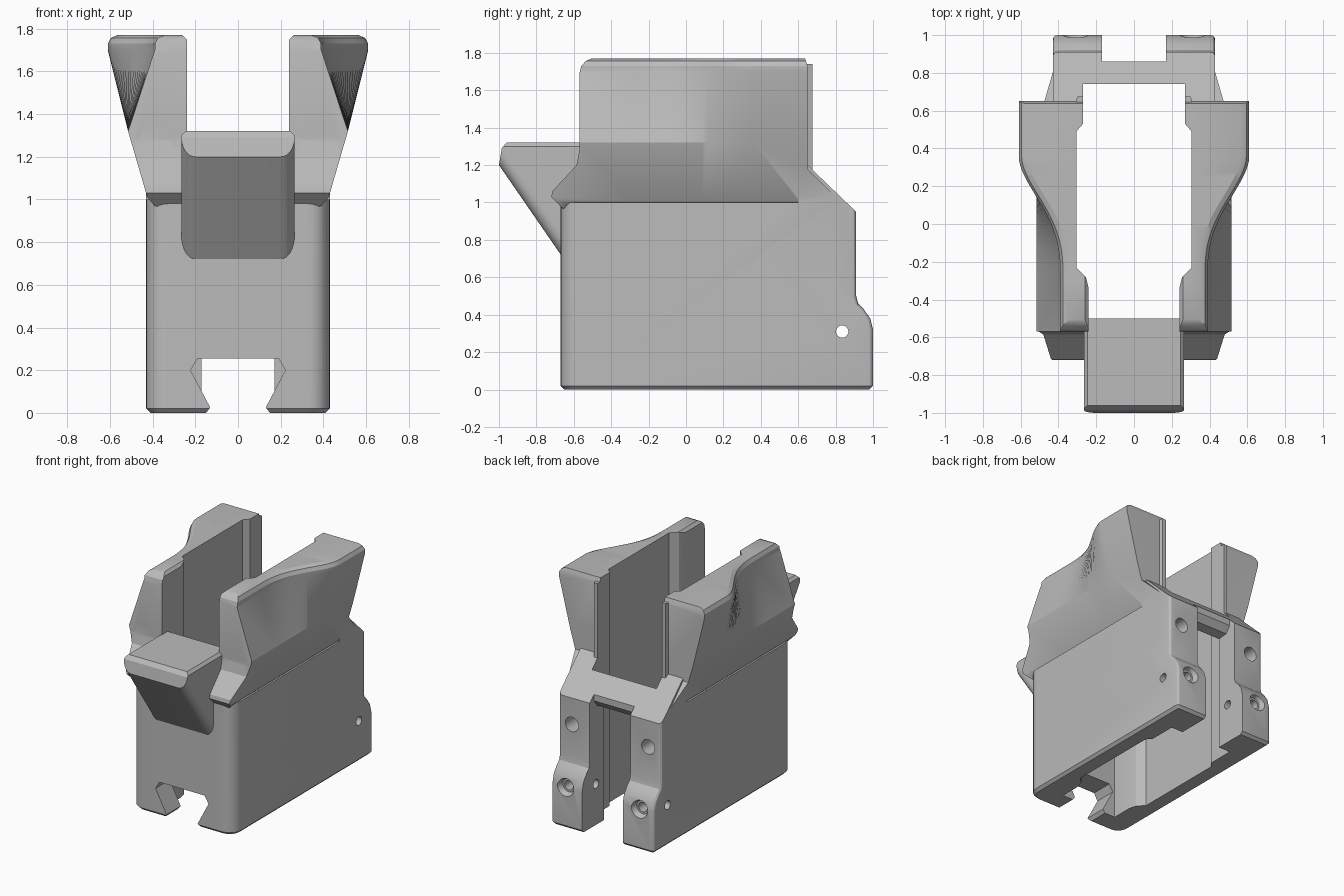
import bpy, bmesh, math
from mathutils import Vector

if "Cube" in bpy.data.objects:
    bpy.data.objects.remove(bpy.data.objects["Cube"])

grey = bpy.data.materials.new("plain_grey")
grey.use_nodes = True
grey.diffuse_color = (0.5, 0.5, 0.5, 1)
grey.node_tree.nodes["Principled BSDF"].inputs["Base Color"].default_value = (0.5, 0.5, 0.5, 1)


def finish(bm, name):
    bmesh.ops.recalc_face_normals(bm, faces=bm.faces)
    mesh = bpy.data.meshes.new(name)
    bm.to_mesh(mesh)
    bm.free()
    mesh.materials.append(grey)
    obj = bpy.data.objects.new(name, mesh)
    bpy.context.collection.objects.link(obj)
    return obj


def loft(name, rings):
    bm = bmesh.new()
    rows = [[bm.verts.new(p) for p in ring] for ring in rings]
    n = len(rows[0])
    for a, b in zip(rows, rows[1:]):
        for i in range(n):
            bm.faces.new((a[i], a[(i + 1) % n], b[(i + 1) % n], b[i]))
    bm.faces.new(rows[0])
    bm.faces.new(rows[-1])
    return finish(bm, name)


def prism(name, profile, axis, low, high):
    """Extrude a 2D outline along the given axis."""
    place = {"x": lambda p, t: (t, p[0], p[1]),
             "y": lambda p, t: (p[0], t, p[1]),
             "z": lambda p, t: (p[0], p[1], t)}[axis]
    return loft(name, [[place(p, t) for p in profile] for t in (low, high)])


def mirrored(half):
    return half + [(-x, v) for x, v in reversed(half)]


def rod(name, start, end, r1, r2=None):
    start, end = Vector(start), Vector(end)
    bm = bmesh.new()
    bmesh.ops.create_cone(bm, cap_ends=True, segments=32, radius1=r1,
                          radius2=r1 if r2 is None else r2, depth=(end - start).length)
    turn = (end - start).to_track_quat("Z", "Y").to_matrix()
    for v in bm.verts:
        v.co = turn @ v.co + (start + end) / 2
    return finish(bm, name)


def bevel(obj, rule, width, segments):
    bm = bmesh.new()
    bm.from_mesh(obj.data)
    edges = [e for e in bm.edges if rule(e.verts[0].co, e.verts[1].co)]
    bmesh.ops.bevel(bm, geom=edges, offset=width, segments=segments, profile=0.5,
                    affect="EDGES", clamp_overlap=True)
    bm.to_mesh(obj.data)
    bm.free()


def apply(obj, kind, **settings):
    mod = obj.modifiers.new(kind, kind)
    for key, value in settings.items():
        setattr(mod, key, value)
    bpy.context.view_layer.objects.active = obj
    bpy.ops.object.modifier_apply(modifier=mod.name)


def combine(obj, other, operation):
    other.hide_render = True
    apply(obj, "BOOLEAN", operation=operation, object=other, solver="EXACT")
    bpy.data.objects.remove(other)


# Main block with stepped rear and sloped top bridge
body = prism("receiver_body", [(-.67, 0), (1, 0), (1, .32), (.985, .38), (.95, .43), (.92, .46),
             (.91, .5), (.91, .95), (.65, 1.2), (.6, 1.2), (.6, 1), (-.67, 1)], "x", -.43, .43)
bevel(body, lambda a, b: a.y < -.66 and b.y < -.66 and abs(a.x - b.x) < .01, .1, 8)
bevel(body, lambda a, b: a.y > .9 and b.y > .9 and abs(a.x - b.x) < .01 and max(a.z, b.z) > .01, .025, 3)
bevel(body, lambda a, b: a.z < .001 and b.z < .001, .02, 1)

# Front lug with a rounded underside
lug = prism("front_lug", [(-.5, 1.32), (-.96, 1.32), (-.985, 1.29), (-1, 1.2), (-.6, .62), (-.5, .62)],
            "x", -.265, .265)
bevel(lug, lambda a, b: abs(a.x - b.x) < .01 and max(a.z, b.z) < 1.21 and min(a.y, b.y) < -.9, .13, 8)
bevel(lug, lambda a, b: abs(a.x - b.x) < .01 and a.z > 1.31 and b.z > 1.31, .02, 1)
combine(body, lug, "UNION")


# Flared side walls, trimmed to their side outline
def top_edge(y):
    t = min(max((y + .3) / .66, 0), 1) ** 1.5
    return .39 + .22 * t * t * (3 - 2 * t)


def section(y, side):
    t = top_edge(y)
    half = [(.24, .95), (.33, .95), (.39, .97), (.425, 1.01), (.515, 1.32), (t, 1.7), (t, 1.73),
            (t - .015, 1.757), (t - .045, 1.77), (.26, 1.77), (.24, 1.75)]
    return [(side * x, y, z) for x, z in half]


outline = [(-.5, 1.79), (-.505, 1.77), (-.535, 1.757), (-.56, 1.73), (-.57, 1.69), (-.57, 1.28),
           (-.585, 1.2), (-.715, 1.06), (-.72, 1.03), (-.655, .965), (-.56, 1), (.83, 1),
           (.65, 1.18), (.65, 1.73), (.63, 1.79)]
rows = [-.8, -.3] + [-.3 + .66 * i / 24 for i in range(1, 25)] + [.95]
for side, label in ((1, "left"), (-1, "right")):
    wall = loft(label + "_side_wall", [section(y, side) for y in rows])
    combine(wall, prism("wall_trim", outline, "x", -1, 1), "INTERSECT")
    combine(body, wall, "UNION")
    lip = prism("rear_lip", [(side * .265, .6), (side * .32, .6), (side * .3, .675), (side * .265, .675)],
                "z", 1.1, 1.74)
    combine(body, lip, "UNION")

# Through cavity with recessed middle
cavity = mirrored([(.24, -.5), (.24, -.34), (.255, -.28), (.305, -.23), (.305, .49), (.27, .53), (.27, .74)])
combine(body, prism("cavity_cutter", cavity, "z", -.2, 2), "DIFFERENCE")

# Rear slot between the legs, and the front dovetail notch
slot = [(.6, -.1), (1.1, -.1), (1.1, 1.3), (.86, 1.3), (.86, .95), (.82, .9), (.6, .88)]
combine(body, prism("slot_cutter", slot, "x", -.17, .17), "DIFFERENCE")
notch = mirrored([(.15, -.1), (.15, 0), (.13, .025), (.222, .2), (.19, .255)])
combine(body, prism("notch_cutter", notch, "y", -.9, -.4), "DIFFERENCE")

# Screw holes on both sides
for s in (1, -1):
    holes = [
        ((s * .39, -1, 1.3), (s * .39, 1.1, 1.3), .073, .073),
        ((s * .53, .55, .75), (s * .32, .76, .75), .1, .1),
        ((s * .32, .72, .75), (s * .32, 1.1, .75), .055, .055),
        ((s * .31, .8, .31), (s * .31, 1.1, .31), .035, .035),
        ((s * .31, .96, .31), (s * .31, 1.04, .31), .05, .085),
        ((s * .1, .835, .31), (s * .6, .835, .31), .033, .033),
        ((s * .31, .83, -.1), (s * .31, .83, .25), .035, .035),
        ((s * .31, .83, -.04), (s * .31, .83, .04), .085, .05),
    ]
    for start, end, r1, r2 in holes:
        combine(body, rod("hole_cutter", start, end, r1, r2), "DIFFERENCE")

bpy.ops.object.select_all(action="DESELECT")
body.select_set(True)
bpy.context.view_layer.objects.active = body
bpy.ops.object.shade_smooth_by_angle(angle=math.radians(25))
